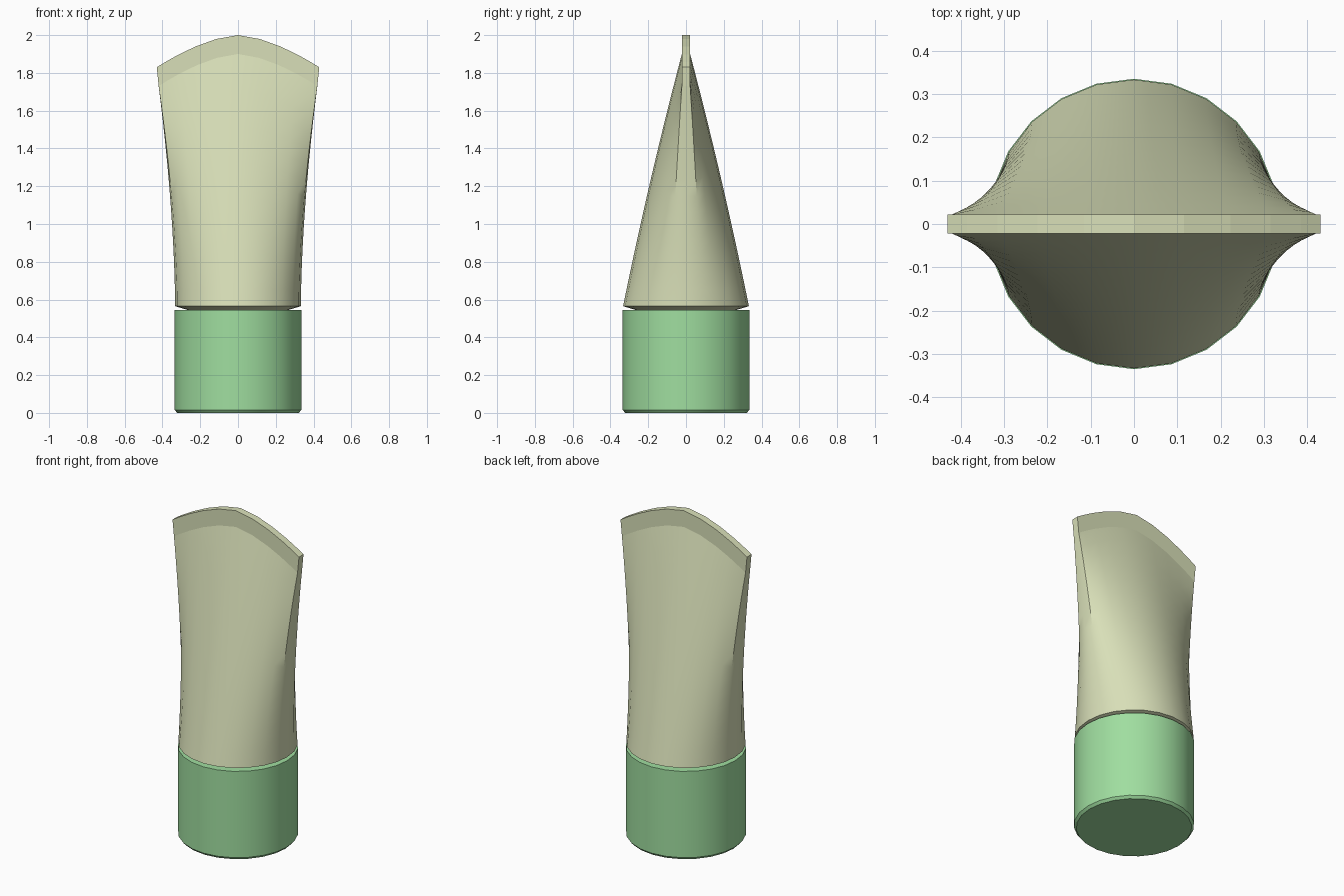
import bpy, bmesh, math

if "Cube" in bpy.data.objects:
    bpy.data.objects.remove(bpy.data.objects["Cube"])

SIDES = 24
R = 0.335
STEPS = 14


def material(name, rgb):
    m = bpy.data.materials.new(name)
    m.diffuse_color = (*rgb, 1)
    m.use_nodes = True
    m.node_tree.nodes["Principled BSDF"].inputs["Base Color"].default_value = m.diffuse_color
    return m


def loft(name, rings, mat, sharp_rings):
    """Skin a stack of closed rings, cap both ends, crease chosen rings."""
    bm = bmesh.new()
    rows = [[bm.verts.new(p) for p in ring] for ring in rings]
    n = len(rings[0])
    for lo, hi in zip(rows, rows[1:]):
        for i in range(n):
            j = (i + 1) % n
            bm.faces.new((lo[i], lo[j], hi[j], hi[i]))
    bm.faces.new(list(reversed(rows[0])))
    # top end is bridged in strips across the thickness (it may be curved)
    top, h = rows[-1], n // 2
    bm.faces.new((top[0], top[1], top[n - 1]))
    for i in range(1, h - 1):
        bm.faces.new((top[i], top[i + 1], top[n - i - 1], top[n - i]))
    bm.faces.new((top[h - 1], top[h], top[h + 1]))
    bmesh.ops.recalc_face_normals(bm, faces=bm.faces)
    for f in bm.faces:
        f.smooth = True
    for e in bm.edges:
        if len(e.link_faces) == 2 and e.calc_face_angle(0) > math.radians(35):
            e.smooth = False
    for k in sharp_rings:
        ring = set(rows[k])
        for e in bm.edges:
            if e.verts[0] in ring and e.verts[1] in ring:
                e.smooth = False
    me = bpy.data.meshes.new(name)
    bm.to_mesh(me)
    bm.free()
    me.materials.append(mat)
    ob = bpy.data.objects.new(name, me)
    bpy.context.collection.objects.link(ob)
    return ob


ANGLES = [2 * math.pi * i / SIDES for i in range(SIDES)]


def circle(r, z):
    return [(r * math.cos(a), r * math.sin(a), z) for a in ANGLES]


def seal_point(a, half_width, drop):
    """Point on the flat crimped seal, whose top edge is arched."""
    c = math.cos(a) / math.cos(ANGLES[1])
    c = max(-1, min(1, c))
    y = max(-0.022, min(0.022, R * math.sin(a)))
    return (half_width * c, y, 2.0 - 0.17 * abs(c) ** 1.6 - drop)


green = material("cap green", (0.35, 0.73, 0.35))
cream = material("tube pale olive", (0.69, 0.74, 0.48))

# Screw cap with a small chamfer at the foot
loft("cap", [circle(0.322, 0), circle(R, 0.015), circle(R, 0.545)],
     green, (0, 1, 2))

# Tube: undercut shoulder, round base flattening into the seal
rings = [circle(0.26, 0.543)]
for s in range(STEPS + 1):
    t = s / STEPS
    ring = []
    for a in ANGLES:
        ex, ey, ez = seal_point(a, 0.42, 0.1)
        bx, by = 0.333 * math.cos(a), 0.333 * math.sin(a)
        ring.append((bx + (ex - bx) * t ** 1.7,
                     by + (ey - by) * t + 0.04 * t * (1 - t) * math.sin(a),
                     0.565 + (ez - 0.565) * t))
    rings.append(ring)
rings.append([seal_point(a, 0.43, 0) for a in ANGLES])
loft("tube", rings, cream, (0, 1, STEPS + 1, STEPS + 2))
